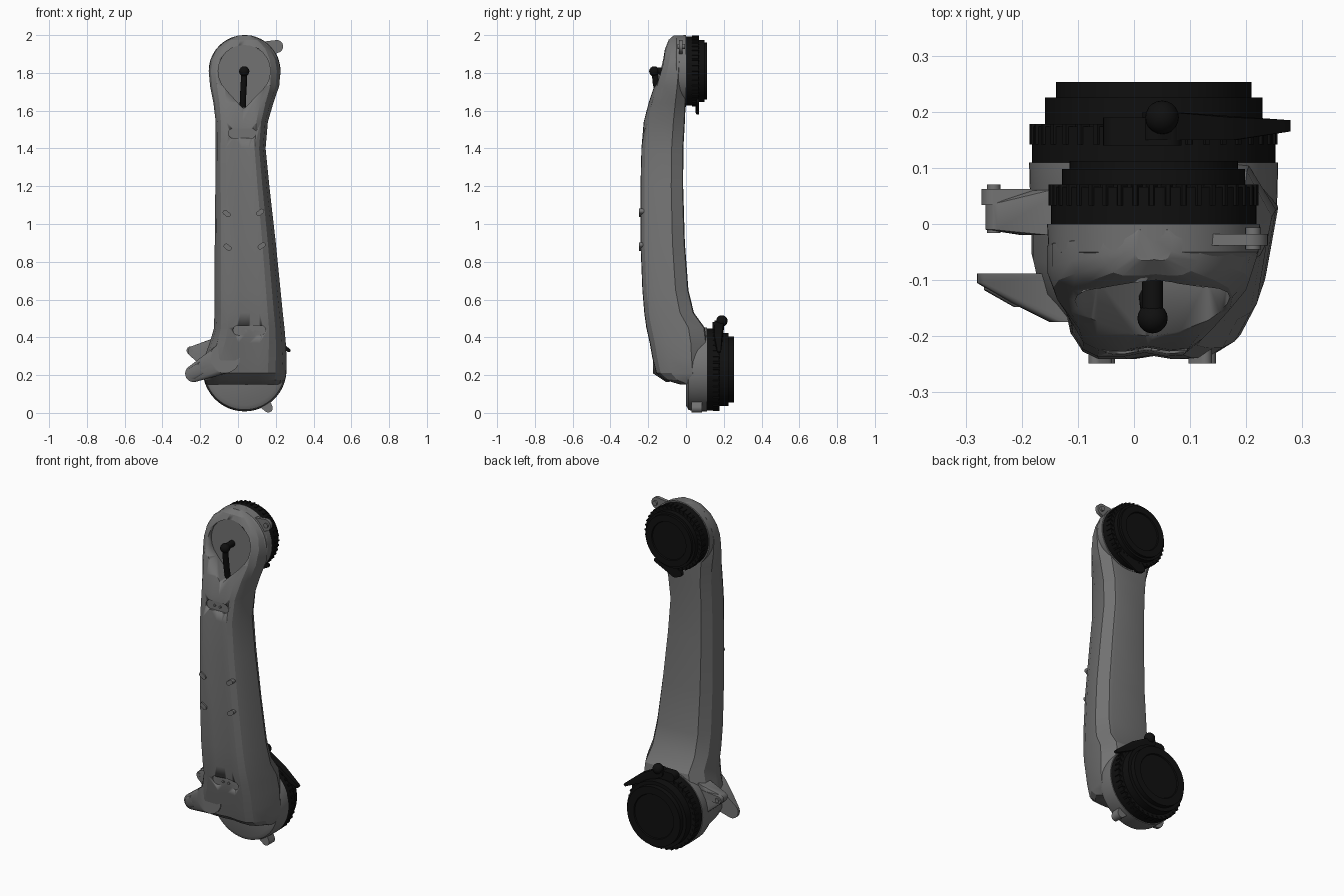
import bpy, bmesh, math
from mathutils import Vector

cube = bpy.data.objects.get("Cube")
if cube:
    bpy.data.objects.remove(cube, do_unlink=True)


def material(name, value):
    m = bpy.data.materials.new(name)
    m.use_nodes = True
    color = (value, value, value, 1)
    m.diffuse_color = color
    m.node_tree.nodes["Principled BSDF"].inputs["Base Color"].default_value = color
    return m


GREY = material("cast grey", 0.17)
BLACK = material("matte black", 0.005)


def finish(name, bm, mat, angle=32):
    bmesh.ops.recalc_face_normals(bm, faces=bm.faces)
    mesh = bpy.data.meshes.new(name)
    bm.to_mesh(mesh)
    bm.free()
    ob = bpy.data.objects.new(name, mesh)
    bpy.context.collection.objects.link(ob)
    mesh.materials.append(mat)
    bpy.ops.object.select_all(action='DESELECT')
    ob.select_set(True)
    bpy.context.view_layer.objects.active = ob
    bpy.ops.object.shade_smooth_by_angle(angle=math.radians(angle))
    return ob


def ring(x, z, r, y, n=24):
    return [Vector((x + r * math.cos(i * math.tau / n), y, z + r * math.sin(i * math.tau / n)))
            for i in range(n)]


def hull(name, discs, mat):
    """Convex skin around discs (x, z, radius, y front, y back)."""
    bm = bmesh.new()
    for x, z, r, y0, y1 in discs:
        for y in (y0, y1):
            for p in ring(x, z, r, y):
                bm.verts.new(p)
    res = bmesh.ops.convex_hull(bm, input=bm.verts)
    bmesh.ops.delete(bm, geom=[v for v in bm.verts if not v.link_faces], context='VERTS')
    bmesh.ops.dissolve_limit(bm, angle_limit=0.01, verts=bm.verts, edges=bm.edges)
    return finish(name, bm, mat)


def loft(name, rings, mat, angle=32):
    bm = bmesh.new()
    loops = [[bm.verts.new(p) for p in r] for r in rings]
    n = len(loops[0])
    for a, b in zip(loops, loops[1:]):
        for i in range(n):
            j = (i + 1) % n
            bm.faces.new((a[i], a[j], b[j], b[i]))
    bm.faces.new(loops[0])
    bm.faces.new(loops[-1])
    return finish(name, bm, mat, angle)


def turned(name, x, z, profile, mat, n=64):
    """Stepped round part along y from (radius, y) pairs."""
    return loft(name, [ring(x, z, r, y, n) for r, y in profile], mat)


def rod(name, path, radius, mat):
    cu = bpy.data.curves.new(name, 'CURVE')
    cu.dimensions = '3D'
    cu.bevel_depth = radius
    cu.bevel_resolution = 3
    cu.use_fill_caps = True
    sp = cu.splines.new('POLY')
    sp.points.add(len(path) - 1)
    for p, co in zip(sp.points, path):
        p.co = (*co, 1)
    ob = bpy.data.objects.new(name, cu)
    bpy.context.collection.objects.link(ob)
    cu.materials.append(mat)


def ball(name, co, r, mat):
    bm = bmesh.new()
    bmesh.ops.create_uvsphere(bm, u_segments=20, v_segments=12, radius=r)
    bmesh.ops.translate(bm, vec=co, verts=bm.verts)
    finish(name, bm, mat, 60)


CX, TOP, LOW = 0.035, 1.81, 0.23

# Arm body: sections listed as z, left, right, front, back
stations = [
    (1.998, -0.00, 0.07, -0.065, -0.01), (1.975, -0.055, 0.125, -0.092, -0.002),
    (1.93, -0.112, 0.182, -0.11, 0), (1.87, -0.145, 0.215, -0.125, 0),
    (1.81, -0.155, 0.225, -0.142, 0), (1.73, -0.148, 0.218, -0.168, 0),
    (1.64, -0.13, 0.187, -0.198, -0.002), (1.54, -0.118, 0.158, -0.224, -0.006),
    (1.4, -0.118, 0.146, -0.236, -0.014), (1.2, -0.12, 0.166, -0.241, -0.015),
    (0.9, -0.123, 0.2, -0.241, -0.006), (0.65, -0.125, 0.225, -0.231, 0.013),
    (0.53, -0.125, 0.237, -0.221, 0.042), (0.45, -0.127, 0.246, -0.21, 0.1),
    (0.37, -0.15, 0.253, -0.192, 0.11), (0.29, -0.18, 0.257, -0.178, 0.11),
    (0.21, -0.183, 0.255, -0.158, 0.11), (0.175, -0.177, 0.248, -0.115, 0.11),
    (0.15, -0.168, 0.238, -0.03, 0.11),
]
section = [(0, 0.72), (0, 0.4), (0.03, 0.2), (0.1, 0.06), (0.2, 0), (0.38, 0), (0.52, 0.03),
           (0.66, 0), (0.78, 0.01), (0.87, 0.09), (0.95, 0.3), (1, 0.72), (0.88, 0.98),
           (0.82, 1), (0.18, 1), (0.12, 0.98)]
body = loft("arm_body", [[Vector((l + u * (r - l), f + v * (b - f), z)) for u, v in section]
                         for z, l, r, f, b in stations], GREY, 24)

# Teardrop recess and two shallow slots cut into the front
cutters = [
    hull("recess_cutter", [(0.033, TOP, 0.138, -0.5, -0.1), (0.03, 1.63, 0.015, -0.5, -0.1)], GREY),
    hull("upper_slot_cutter", [(-0.025, 1.48, 0.026, -0.5, -0.22), (0.07, 1.48, 0.026, -0.5, -0.22)], GREY),
    hull("lower_slot_cutter", [(0.0, 0.437, 0.026, -0.5, -0.197), (0.12, 0.437, 0.026, -0.5, -0.197)], GREY),
]
for c in cutters:
    bpy.context.view_layer.objects.active = body
    mod = body.modifiers.new("cut", 'BOOLEAN')
    mod.operation = 'DIFFERENCE'
    mod.solver = 'EXACT'
    mod.object = c
    bpy.ops.object.modifier_apply(modifier=mod.name)
    bpy.data.objects.remove(c, do_unlink=True)
for name, x, z, y in (("upper_slot", 0.02, 1.48, -0.226), ("lower_slot", 0.06, 0.437, -0.203)):
    for side in (-1, 1):
        hull(name + "_pin", [(x + side * 0.018, z, 0.007, y, y + 0.02)], GREY)

# Round seats behind the body that carry the black couplings
turned("upper_seat", CX, TOP, [(0.17, -0.07), (0.187, -0.05), (0.19, 0)], GREY)
turned("lower_seat", CX, LOW, [(0.19, 0), (0.213, 0.012), (0.22, 0.035), (0.222, 0.11)], GREY)


# Stepped couplings with grip teeth and a clamp lever
def coupling(name, z, y, radii, depths):
    prof, y0 = [], y
    for r, d in zip(radii, depths):
        prof += [(r, y0), (r, y + d)]
        y0 = y + d
    prof += [(radii[-1] * 0.75, y0), (radii[-1] * 0.73, y0 - 0.006)]
    turned(name + "_coupling", CX, z, prof, BLACK)
    teeth = []
    n = 40
    for i in range(n * 4):
        a = i * math.tau / (n * 4)
        r = radii[0] + (0.004 if i % 4 < 2 else -0.012)
        teeth.append((CX + r * math.cos(a), z + r * math.sin(a)))
    loft(name + "_grip_ring", [[Vector((px, yy, pz)) for px, pz in teeth]
                               for yy in (y + depths[0] * 0.5, y + depths[0] + 0.004)], BLACK, 20)


coupling("upper", TOP, 0, (0.183, 0.163, 0.15), (0.066, 0.098, 0.112))
coupling("lower", LOW, 0.11, (0.217, 0.194, 0.174), (0.064, 0.115, 0.143))
hull("lower_lever", [(0.04, 0.465, 0.025, 0.15, 0.2), (0.16, 0.4, 0.025, 0.15, 0.19),
                     (0.27, 0.33, 0.009, 0.165, 0.185)], BLACK)
hull("lower_lever_tab", [(-0.03, 0.455, 0.025, 0.14, 0.19), (0.06, 0.455, 0.025, 0.14, 0.19)], BLACK)
ball("lower_lever_knob", (0.05, 0.19, 0.487), 0.03, BLACK)
hull("upper_lever", [(0.0, 1.61, 0.02, 0.05, 0.07), (0.03, 1.6, 0.02, 0.055, 0.07),
                     (0.15, 1.65, 0.012, 0.055, 0.07)], BLACK)

# Plug and cable in the teardrop recess
rod("cable_stub", [(0.033, -0.09, 1.81), (0.033, -0.165, 1.81)], 0.019, BLACK)
ball("cable_elbow", (0.033, -0.168, 1.808), 0.027, BLACK)
rod("cable", [(0.033, -0.165, 1.81), (0.031, -0.16, 1.75), (0.027, -0.145, 1.68),
              (0.025, -0.13, 1.62)], 0.017, BLACK)

# Front and rear clamp jaws on the right flank
hull("front_jaw", [(-0.235, 0.208, 0.045, -0.105, -0.088), (-0.17, 0.25, 0.05, -0.14, -0.088),
                   (-0.07, 0.29, 0.08, -0.175, -0.088)], GREY)
hull("front_jaw_pad", [(-0.235, 0.21, 0.032, -0.118, -0.1), (-0.18, 0.245, 0.034, -0.148, -0.12)], GREY)
for i in range(3):
    x, z = -0.24 + i * 0.033, 0.207 + i * 0.021
    hull("jaw_screw", [(x, z, 0.007, -0.125 - i * 0.016, -0.1)], GREY)
hull("rear_jaw", [(-0.235, 0.325, 0.03, -0.01, 0.036), (-0.1, 0.3, 0.1, -0.02, 0.06)], GREY)
hull("rear_jaw_tab", [(-0.25, 0.33, 0.022, 0.034, 0.062), (-0.15, 0.34, 0.022, 0.034, 0.062)], GREY)
turned("rear_jaw_pin", -0.25, 0.33, [(0.012, -0.016), (0.012, 0.07)], GREY, 16)

# Small lugs on the head and the foot
hull("head_lug", [(0.205, 1.94, 0.034, -0.038, -0.018), (0.13, 1.92, 0.045, -0.038, -0.018)], GREY)
turned("head_lug_pin", 0.212, 1.94, [(0.014, -0.045), (0.014, -0.006)], GREY, 16)
hull("foot_lug", [(0.16, 0.026, 0.024, 0.03, 0.085), (0.12, 0.08, 0.04, 0.03, 0.085)], GREY)

# Four mounting bosses on the front
for x, z in ((-0.06, 1.055), (0.118, 1.062), (-0.055, 0.877), (0.125, 0.884)):
    s = 0.008 if x > 0 else -0.008
    hull("mounting_boss", [(x - s, z - 0.006, 0.013, -0.249, -0.2),
                           (x + s, z + 0.006, 0.013, -0.249, -0.2)], GREY)
